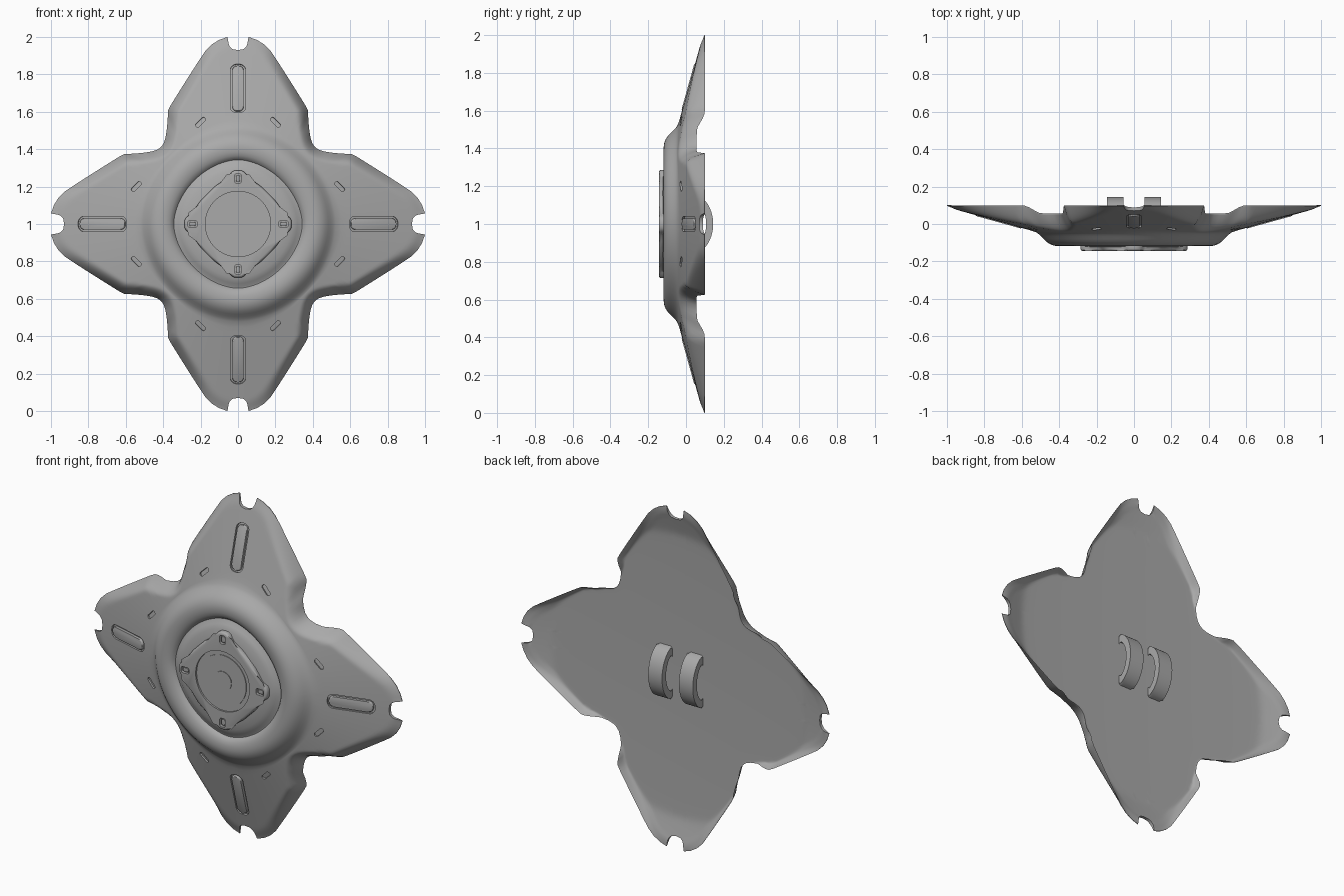
import bpy, bmesh, math
from mathutils import Matrix, Vector

if "Cube" in bpy.data.objects:
    bpy.data.objects.remove(bpy.data.objects["Cube"])

CENTRE = Matrix.Translation((0, 0, 1))
SLOPE = math.atan(0.278)
GREY = bpy.data.materials.new("dark_grey")
GREY.diffuse_color = (0.4, 0.4, 0.4, 1)
GREY.use_nodes = True
GREY.node_tree.nodes["Principled BSDF"].inputs["Base Color"].default_value = GREY.diffuse_color


def finish(bm, name):
    bmesh.ops.recalc_face_normals(bm, faces=bm.faces)
    me = bpy.data.meshes.new(name)
    bm.to_mesh(me)
    bm.free()
    me.materials.append(GREY)
    ob = bpy.data.objects.new(name, me)
    bpy.context.collection.objects.link(ob)
    return ob


def activate(ob):
    bpy.ops.object.select_all(action='DESELECT')
    ob.select_set(True)
    bpy.context.view_layer.objects.active = ob


def smooth(ob, deg=45):
    activate(ob)
    bpy.ops.object.shade_smooth_by_angle(angle=math.radians(deg))


def four_way(octant):
    """Mirror (side, along) points of half an arm into a full four-arm loop."""
    quarter = octant + [(b, a) for a, b in octant[-2:0:-1]]
    loop = []
    for k in range(4):
        for x, z in quarter:
            for _ in range(k):
                x, z = z, -x
            loop.append((x, z))
    return loop


def rounded_rect(w, h, r, n=6):
    pts = []
    for q, (sx, sz) in enumerate([(1, 1), (-1, 1), (-1, -1), (1, -1)]):
        for i in range(n + 1):
            a = math.pi / 2 * (q + i / n)
            pts.append((sx * (w / 2 - r) + r * math.cos(a), sz * (h / 2 - r) + r * math.sin(a)))
    return pts


def circle(r, n=40):
    return [(r * math.cos(2 * math.pi * i / n), r * math.sin(2 * math.pi * i / n)) for i in range(n)]


def prism(name, pts, y0, y1, mat=Matrix(), bevel=0):
    """Extrude an x-z outline along y."""
    bm = bmesh.new()
    a = [bm.verts.new((x, y0, z)) for x, z in pts]
    b = [bm.verts.new((x, y1, z)) for x, z in pts]
    rim = [bm.faces.new(a), bm.faces.new(b[::-1])]
    n = len(pts)
    for i in range(n):
        j = (i + 1) % n
        bm.faces.new((a[j], a[i], b[i], b[j]))
    if bevel:
        edges = list({e for f in rim for e in f.edges})
        bmesh.ops.bevel(bm, geom=edges, offset=bevel, segments=4, profile=0.5, affect='EDGES')
    bm.transform(CENTRE @ mat)
    ob = finish(bm, name)
    smooth(ob)
    return ob


def cut(target, cutters):
    for c in cutters:
        c.hide_render = True
        m = target.modifiers.new("cut", 'BOOLEAN')
        m.operation, m.solver, m.object = 'DIFFERENCE', 'EXACT', c
        activate(target)
        bpy.ops.object.modifier_apply(modifier=m.name)
        bpy.data.objects.remove(c)


# Shield outline: notch, then arm tip, shoulder and inner corner
NOTCH = [(0, .93), (.03, .935), (.045, .95), (.05, .965), (.053, .98)]
EDGE = [(.056, 1.0), (.10, .985), (.14, .96), (.175, .925), (.205, .88), (.25, .81), (.31, .715),
        (.36, .635), (.374, .608), (.376, .56), (.38, .51), (.388, .46), (.398, .43), (.412, .412)]


def base(r):
    return -0.035 + 0.278 * (r - 0.55)


def edge_distance(x, z):
    p = Vector((min(abs(x), abs(z)), max(abs(x), abs(z))))
    best = 9
    for a, b in zip(EDGE, EDGE[1:]):
        a, b = Vector(a), Vector(b)
        t = max(0, min(1, (p - a).dot(b - a) / (b - a).length_squared))
        best = min(best, (p - a - t * (b - a)).length)
    return best


def flange(x, z, d):
    """Backward roll of the border."""
    u, v = max(abs(x), abs(z)), min(abs(x), abs(z))
    t = max(0, min(1, (v / max(u, 1e-6) - 0.62) / 0.16))
    top = 0.097 - 0.047 * t * t * (3 - 2 * t)
    k = max(0, 1 - d / 0.06) ** 2.2
    return k * max(0, top - base(math.hypot(x, z)))


# Raised ring and central recess: (radius, depth)
DOME = [(.1, -.129), (.2, -.127), (.25, -.122), (.29, -.115), (.318, -.105), (.335, -.092), (.343, -.09),
        (.352, -.102), (.365, -.111), (.385, -.117), (.41, -.118), (.43, -.115), (.45, -.107),
        (.468, -.095), (.483, -.08), (.496, -.066), (.508, -.055), (.522, -.045)]


def build_shell():
    octant = []
    full = NOTCH + EDGE
    for (a, b), (c, d) in zip(full, full[1:]):
        n = max(1, round(math.hypot(c - a, d - b) / 0.022))
        octant += [(a + (c - a) * i / n, b + (d - b) * i / n) for i in range(n)]
    loop = four_way(octant + [full[-1]])
    bm = bmesh.new()
    front, back = [], []

    def add_ring(coords):
        fr, bk = [], []
        for x, z, dome_y in coords:
            d, r = edge_distance(x, z), math.hypot(x, z)
            fl = flange(x, z, d)
            y = base(r) if dome_y is None else dome_y
            fr.append(bm.verts.new((x, y + fl, z)))
            thick = 0.003 + 0.015 * min(1, d / 0.04)
            flat = 0.048 + 0.012 * min(1, r / 0.8) ** 2
            lip = max(base(r), -0.042) + fl + thick
            # soft maximum of the flat back and the border lip
            h = 0.5 * (flat + lip + math.sqrt((flat - lip) ** 2 + 0.00003))
            bk.append(bm.verts.new((x, h, z)))
        front.append(fr)
        back.append(bk)

    def ring_point(p, r):
        q = 1.8 if r < .36 else 1.9
        s = r / (abs(p[0]) ** q + abs(p[1]) ** q) ** (1 / q)
        return p[0] * s, p[1] * s

    for r, y in DOME:
        add_ring([(*ring_point(p, r), y) for p in loop])
    steps = 22
    for i in range(1, steps + 1):
        t = 1 - (1 - i / steps) ** 1.5
        ring = []
        for p in loop:
            a, b = ring_point(p, .522)
            ring.append((a + (p[0] - a) * t, b + (p[1] - b) * t, None))
        add_ring(ring)
    n = len(loop)
    for rings, y in ((front, -.129), (back, .048)):
        c = bm.verts.new((0, y, 0))
        for j in range(n):
            bm.faces.new((c, rings[0][j], rings[0][(j + 1) % n]))
        for ra, rb in zip(rings, rings[1:]):
            for j in range(n):
                k = (j + 1) % n
                bm.faces.new((ra[j], rb[j], rb[k], ra[k]))
    for j in range(n):
        k = (j + 1) % n
        bm.faces.new((front[-1][j], back[-1][j], back[-1][k], front[-1][k]))
    bm.transform(CENTRE)
    return finish(bm, "shield_shell")


def on_slope(angle, r, spin=0):
    return (Matrix.Rotation(angle, 4, 'Y') @ Matrix.Translation((0, base(r), r))
            @ Matrix.Rotation(-SLOPE, 4, 'X') @ Matrix.Rotation(spin, 4, 'Y'))


shell = build_shell()

# Arm slots with inset bars, and small slits beside the ring
cutters = []
for k in range(4):
    turn = k * math.pi / 2
    m = on_slope(turn, 0.725)
    cutters.append(prism("slot_cutter", rounded_rect(.082, .27, .034), -.05, .012, m))
    prism("slot_bar", rounded_rect(.06, .25, .024), -.004, .016, m, .007)
    for a, spin in ((20.2, 24.8), (69.8, -24.8)):
        m = on_slope(turn + math.radians(a), 0.58, math.radians(spin))
        cutters.append(prism("slit_cutter", rounded_rect(.066, .024, .011), -.03, .009, m))
cut(shell, cutters)
smooth(shell)

# Central plate with four tabs and a round dish
plate = prism("centre_plate", four_way([(0, .287), (.022, .285), (.038, .275), (.047, .258), (.06, .243),
              (.09, .225), (.125, .2), (.162, .162)]), -.144, -.08, bevel=.014)
cutters = [prism("dish_cutter", circle(.175), -.2, -.134)]
for k in range(4):
    m = Matrix.Rotation(k * math.pi / 2, 4, 'Y') @ Matrix.Translation((0, 0, .243))
    cutters.append(prism("tab_cutter", rounded_rect(.036, .05, .01), -.2, -.128, m))
    prism("tab_stud", rounded_rect(.022, .034, .006), -.138, -.12, m, .003)
cut(plate, cutters)
smooth(plate)
prism("dish_floor", circle(.15), -.138, -.12, bevel=.01)
prism("centre_button", circle(.056), -.142, -.12, bevel=.006)

# Two arched grips on the back
arc = [math.pi * (i / 24 - 0.5) for i in range(25)]
grip = [(.035 + .109 * math.cos(a), .155 * math.sin(a)) for a in arc]
grip += [(.035 + .072 * math.cos(a), .113 * math.sin(a)) for a in arc[::-1]]
for side, x in (("left", -.1), ("right", .1)):
    m = Matrix.Translation((x, 0, 0)) @ Matrix.Rotation(math.pi / 2, 4, 'Z')
    prism("grip_" + side, grip, -.045, .045, m, .015)
